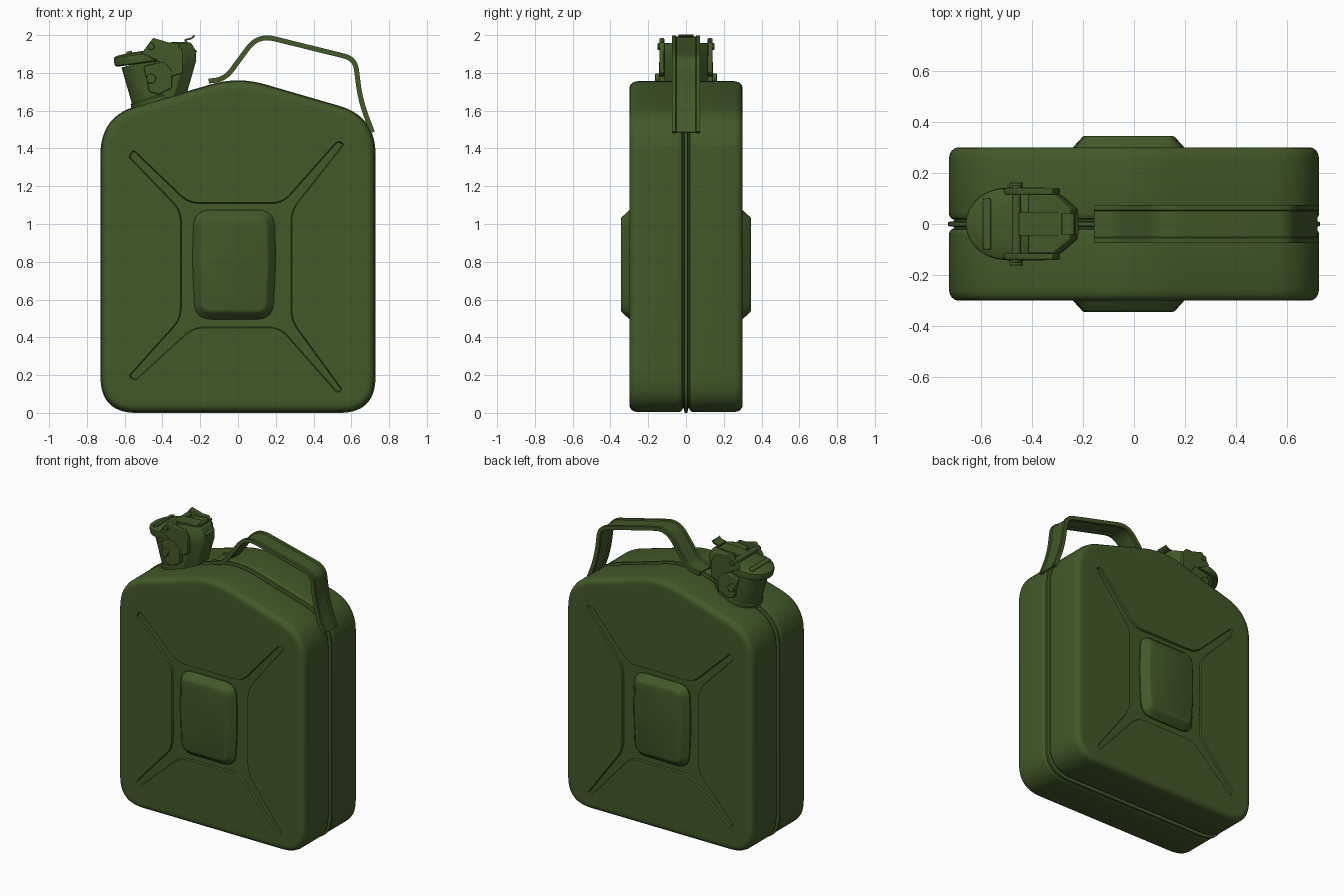
import bpy, bmesh, math
from mathutils import Vector, Matrix

if "Cube" in bpy.data.objects:
    bpy.data.objects.remove(bpy.data.objects["Cube"])

green = bpy.data.materials.new("olive_green")
green.diffuse_color = (0.055, 0.1, 0.022, 1)
green.use_nodes = True
green.node_tree.nodes["Principled BSDF"].inputs["Base Color"].default_value = green.diffuse_color


def rounded(pts, n=10):
    """Points (a, b, d): each corner is rounded over the length d (0 keeps it sharp)."""
    out = []
    for i, (a, b, d) in enumerate(pts):
        c = Vector((a, b))
        if d == 0:
            out.append(c)
            continue
        p, q = Vector(pts[i - 1][:2]), Vector(pts[(i + 1) % len(pts)][:2])
        s, e = c + (p - c).normalized() * d, c + (q - c).normalized() * d
        for k in range(n + 1):
            t = k / n
            out.append(s * (1 - t) ** 2 + c * 2 * t * (1 - t) + e * t * t)
    return out


def inset(poly, t):
    """Moves a closed outline inward by t."""
    n = len(poly)
    area = sum(poly[i - 1].x * poly[i].y - poly[i].x * poly[i - 1].y for i in range(n))
    s = 1 if area > 0 else -1
    out = []
    for i in range(n):
        d1 = (poly[i] - poly[i - 1]).normalized()
        d2 = (poly[(i + 1) % n] - poly[i]).normalized()
        n1, n2 = Vector((-d1.y, d1.x)) * s, Vector((-d2.y, d2.x)) * s
        out.append(poly[i] + (n1 + n2) * t / (1 + n1.dot(n2)))
    return out


def skin(bm, rings):
    """Joins a stack of rings with quads and returns the rings of vertices."""
    vs = [[bm.verts.new(p) for p in r] for r in rings]
    n = len(vs[0])
    for a, b in zip(vs, vs[1:]):
        for i in range(n):
            bm.faces.new((a[i], a[(i + 1) % n], b[(i + 1) % n], b[i]))
    return vs


def loop_edges(bm, ring):
    return [bm.edges.get((ring[i - 1], ring[i])) for i in range(len(ring))]


def finish(bm, name, bevel=0.0):
    bmesh.ops.recalc_face_normals(bm, faces=bm.faces)
    me = bpy.data.meshes.new(name)
    bm.to_mesh(me)
    bm.free()
    ob = bpy.data.objects.new(name, me)
    bpy.context.collection.objects.link(ob)
    me.materials.append(green)
    if bevel:
        m = ob.modifiers.new("soft_edges", 'BEVEL')
        m.width, m.segments = bevel, 2
        m.limit_method = 'ANGLE'
    return ob


def loft(name, ring_sets, bevel=0.0):
    """Skins one or more stacks of rings into a single capped object."""
    bm = bmesh.new()
    for rings in ring_sets:
        vs = skin(bm, rings)
        bm.faces.new(vs[0])
        bm.faces.new(vs[-1])
    return finish(bm, name, bevel)


def layers(outline, levels, side=1):
    """Outline in x,z stacked along y; levels are (y, inset)."""
    return [[(p.x, side * y, p.y) for p in inset(outline, t)] for y, t in levels]


def plate(name, pts, y0, y1, mirrored=True, bevel=0.005):
    o = [Vector(p) for p in pts]
    sides = (1, -1) if mirrored else (1,)
    return loft(name, [layers(o, [(y0, 0), (y1, 0)], s) for s in sides], bevel)


def sweep(name, section, path):
    """Carries a (y, normal) section along an x,z path."""
    rings = []
    for i, p in enumerate(path):
        t = (path[min(i + 1, len(path) - 1)] - path[max(i - 1, 0)]).normalized()
        rings.append([(p.x - t.y * h, y, p.y + t.x * h) for y, h in section])
    return loft(name, [rings])


# Body: two rounded shells around a seam flange, with an X-shaped pressed recess on each face
outline = rounded([(-.728, 0, .19), (.728, 0, .19), (.728, 1.57, .2),
                   (0, 1.781, .15), (-.728, 1.57, .2)], 14)
half = [(.008, 0), (.011, .024), (.017, .024), (.022, .012), (.032, .006), (.045, .004),
        (.255, .004), (.275, .008), (.288, .016), (.297, .028), (.30, .044), (.30, .06)]
cross = rounded([(-.58, 1.355, .018), (-.555, 1.395, .018), (-.26, 1.113, .06), (.235, 1.113, .06),
                 (.525, 1.44, .018), (.565, 1.425, .018), (.285, 1.07, .06), (.285, .49, .06),
                 (.555, .12, .018), (.525, .105, .018), (.22, .45, .06), (-.235, .45, .06),
                 (-.545, .168, .018), (-.58, .195, .018), (-.305, .50, .06), (-.305, 1.07, .06)], 6)
bm = bmesh.new()
shell = skin(bm, layers(outline, [(-y, t) for y, t in reversed(half)] + half))
for rim, side in ((shell[0], -1), (shell[-1], 1)):
    recess = skin(bm, layers(cross, [(.30, 0), (.288, .005)], side))
    bm.faces.new(recess[-1])
    bmesh.ops.triangle_fill(bm, use_beauty=True, normal=(0, side, 0),
                            edges=loop_edges(bm, rim) + loop_edges(bm, recess[0]))
body = finish(bm, "body")

# Raised centre pads
pad = rounded([(-.228, .495, .09), (.185, .495, .09), (.2, .8, .1), (.192, 1.075, .09),
               (-.234, 1.075, .09), (-.242, .8, .1)], 8)
loft("centre_pads", [layers(pad, [(.28, 0), (.297, 0), (.305, .006), (.333, .032),
                                  (.341, .039), (.345, .05)], s) for s in (1, -1)])

# Carrying handle with raised rims
half_sec = [(.05, .006), (.055, .013), (.075, .013), (.075, -.013), (.055, -.013), (.05, -.004)]
section = half_sec + [(-y, h) for y, h in reversed(half_sec)]
path = rounded([(-.155, 1.757, 0), (-.07, 1.765, .06), (.105, 2.002, .09),
                (.62, 1.875, .06), (.648, 1.65, .1), (.712, 1.485, 0)], 8)
sweep("handle", section, path)


# Spout neck and lid, tilted with the shoulder
def turned(name, profile, x, z, degrees, squash=1.0):
    m = Matrix.Translation((x, 0, z)) @ Matrix.Rotation(-math.radians(degrees), 4, 'Y')
    rings = [[m @ Vector((r * math.cos(a), r * squash * math.sin(a), w))
              for a in [k * math.tau / 48 for k in range(48)]] for r, w in profile]
    return loft(name, [rings])


turned("neck", [(.13, -.04), (.13, .012), (.122, .02), (.122, .215)], -.44, 1.655, 16)
turned("lid", [(.14, 0), (.157, .005), (.16, .03), (.157, .048), (.142, .057), (.07, .064)],
       -.495, 1.853, 8, .88)
plate("lid_rib", [(-.59, 1.88), (-.56, 1.88), (-.56, 1.918), (-.59, 1.912)], -.1, .1, False)

# Clamp: side cheeks, neck tabs and the pouring bracket behind the neck
plate("clamp_cheeks", [(-.51, 1.905), (-.45, 1.985), (-.37, 1.962), (-.32, 1.962), (-.29, 1.91),
                       (-.29, 1.80), (-.35, 1.78), (-.42, 1.86)], .115, .14)
plate("neck_tabs", [(-.5, 1.835), (-.39, 1.86), (-.35, 1.81), (-.35, 1.72),
                    (-.42, 1.685), (-.47, 1.70)], .1, .143)
top = [(-.40, .115), (-.3, .115), (-.235, .06)]


def bracket_ring(z, shift):
    pts = top + [(x, -y) for x, y in reversed(top)]
    return [(x + shift, y, z + (x + .4) * .1) for x, y in pts]


loft("pouring_bracket", [[bracket_ring(1.66, -.04), bracket_ring(1.85, .014),
                          bracket_ring(1.9, .012), bracket_ring(1.945, -.015)]], .006)

# Lever across the lid, ending in a curled finger tab
flat = [(-.045, -.008), (-.045, .008), (.045, .008), (.045, -.008)]
sweep("lever", flat, rounded([(-.47, 1.945, 0), (-.36, 1.955, .05), (-.27, 1.955, 0)]))
sweep("finger_tab", [(y * .9, h * .6) for y, h in flat],
      rounded([(-.22, 1.91, 0), (-.255, 1.945, .02), (-.285, 1.975, .015),
               (-.24, 1.982, .02), (-.232, 1.996, 0)], 5))


# Hinge rod and side pins
def rod(name, x, z, r, spans):
    circ = [(x + r * math.cos(k * math.tau / 20), z + r * math.sin(k * math.tau / 20)) for k in range(20)]
    return loft(name, [[[(a, y, b) for a, b in circ] for y in span] for span in spans], .003)


rod("hinge_rod", -.46, 1.94, .018, [(-.15, .15)])
rod("side_pins", -.46, 1.77, .026, [(.11, .163), (-.163, -.11)])

# Smooth shading with crisp edges
bpy.ops.object.select_all(action='SELECT')
bpy.context.view_layer.objects.active = body
bpy.ops.object.shade_smooth_by_angle(angle=math.radians(35))
